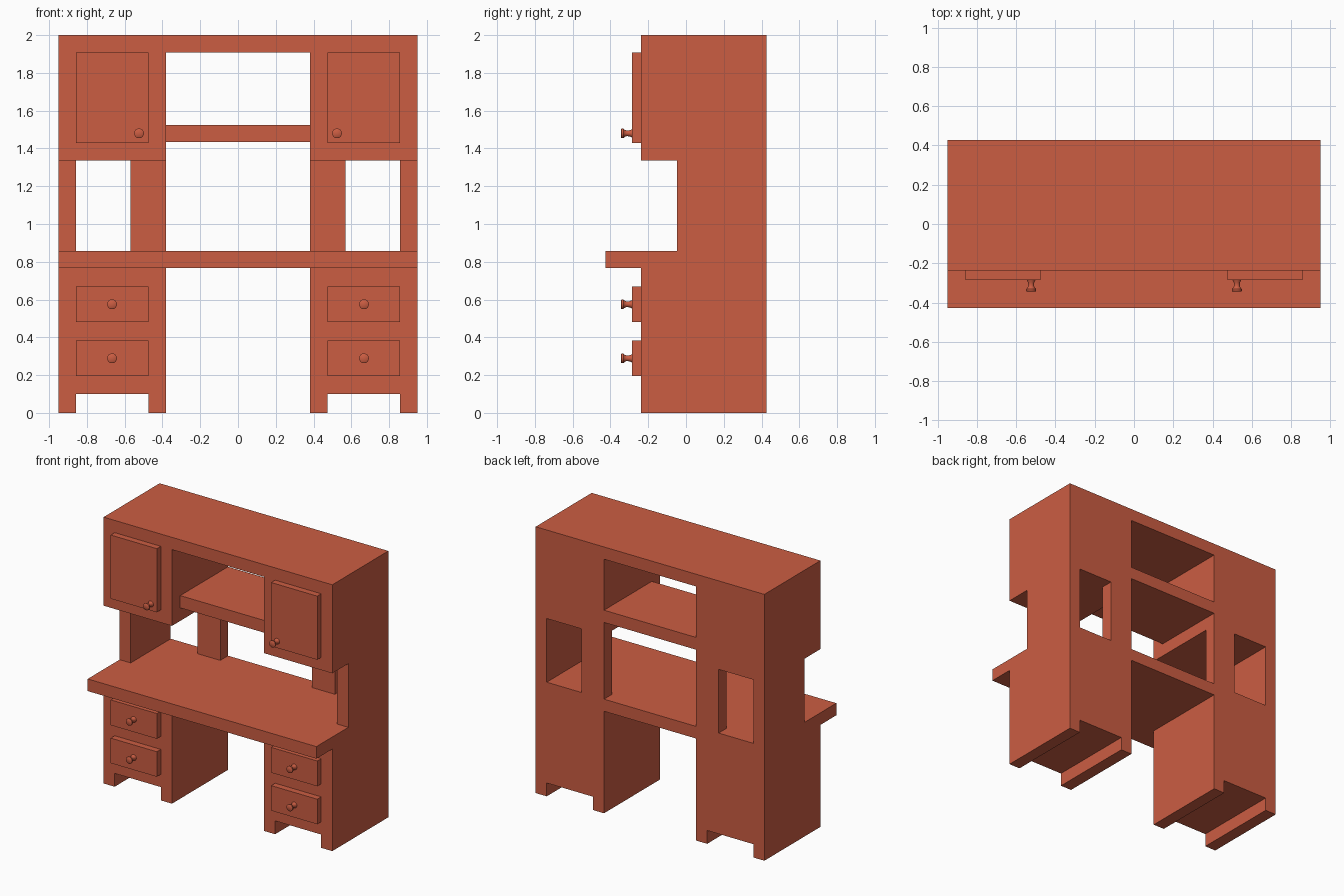
import bpy, bmesh
from math import sin, cos, tau

if "Cube" in bpy.data.objects:
    bpy.data.objects.remove(bpy.data.objects["Cube"])

mat = bpy.data.materials.new("red_wood")
mat.diffuse_color = (0.6, 0.11, 0.055, 1)
mat.use_nodes = True
mat.node_tree.nodes["Principled BSDF"].inputs["Base Color"].default_value = mat.diffuse_color

BACK, FRONT, DRAWER_FRONT = 0.427, -0.238, -0.285


def finish(bm, name):
    bmesh.ops.recalc_face_normals(bm, faces=bm.faces)
    me = bpy.data.meshes.new(name)
    bm.to_mesh(me)
    bm.free()
    me.materials.append(mat)
    ob = bpy.data.objects.new(name, me)
    bpy.context.collection.objects.link(ob)
    return ob


def board(name, x, y, z):
    """Box from (min, max) ranges on each axis."""
    bm = bmesh.new()
    bmesh.ops.create_cube(bm, size=1)
    for v in bm.verts:
        v.co = [r[0] if c < 0 else r[1] for c, r in zip(v.co, (x, y, z))]
    return finish(bm, name)


def knob(name, x, z):
    """Turned knob: rings of (radius, distance out) along -y."""
    profile = [(0.022, 0), (0.016, 0.014), (0.015, 0.03), (0.019, 0.04),
               (0.026, 0.047), (0.026, 0.056), (0.021, 0.06)]
    n = 20
    bm = bmesh.new()
    rings = [[bm.verts.new((x + r * cos(tau * i / n), DRAWER_FRONT - d, z + r * sin(tau * i / n)))
              for i in range(n)] for r, d in profile]
    for a, b in zip(rings, rings[1:]):
        for i in range(n):
            j = (i + 1) % n
            bm.faces.new((a[i], a[j], b[j], b[i])).smooth = True
    bm.faces.new(rings[0])
    bm.faces.new(rings[-1])
    ob = finish(bm, name)
    bpy.ops.object.select_all(action='DESELECT')
    ob.select_set(True)
    bpy.context.view_layer.objects.active = ob
    bpy.ops.object.shade_smooth_by_angle(angle=0.7)


body = (FRONT, BACK)

# Full-width boards
board("desktop", (-0.95, 0.95), (-0.427, BACK), (0.766, 0.857))
board("top_board", (-0.95, 0.95), body, (1.908, 2.0))
board("middle_shelf", (-0.382, 0.382), (-0.14, BACK), (1.433, 1.525))

for side, s in (("left", -1), ("right", 1)):
    def mx(a, b):
        return tuple(sorted((s * a, s * b)))
    outer, inner, bay = mx(0.858, 0.95), mx(0.382, 0.475), mx(0.475, 0.858)

    # Pedestal sides
    board(f"{side}_pedestal_outer_side", outer, body, (0, 0.766))
    board(f"{side}_pedestal_inner_side", inner, body, (0, 0.766))

    # Rails between the drawers, then drawers and knobs
    for i, z in enumerate(((0.1, 0.195), (0.383, 0.48), (0.67, 0.766))):
        board(f"{side}_drawer_rail_{i}", bay, body, z)
    for i, z in enumerate(((0.195, 0.383), (0.48, 0.67))):
        board(f"{side}_drawer_{i}", bay, (DRAWER_FRONT, BACK), z)
        knob(f"{side}_drawer_knob_{i}", s * 0.667, sum(z) / 2)

    # Hutch supports standing on the desktop
    board(f"{side}_hutch_side", outer, (-0.048, BACK), (0.857, 1.335))
    board(f"{side}_hutch_back_post", mx(0.382, 0.57), (0.335, BACK), (0.857, 1.335))

    # Upper cabinet
    board(f"{side}_cabinet_floor", mx(0.382, 0.95), body, (1.335, 1.43))
    board(f"{side}_cabinet_outer_side", outer, body, (1.43, 1.908))
    board(f"{side}_cabinet_inner_side", inner, body, (1.43, 1.908))
    board(f"{side}_cabinet_door", bay, (DRAWER_FRONT, BACK), (1.43, 1.908))
    knob(f"{side}_cabinet_knob", s * 0.524, 1.48)
